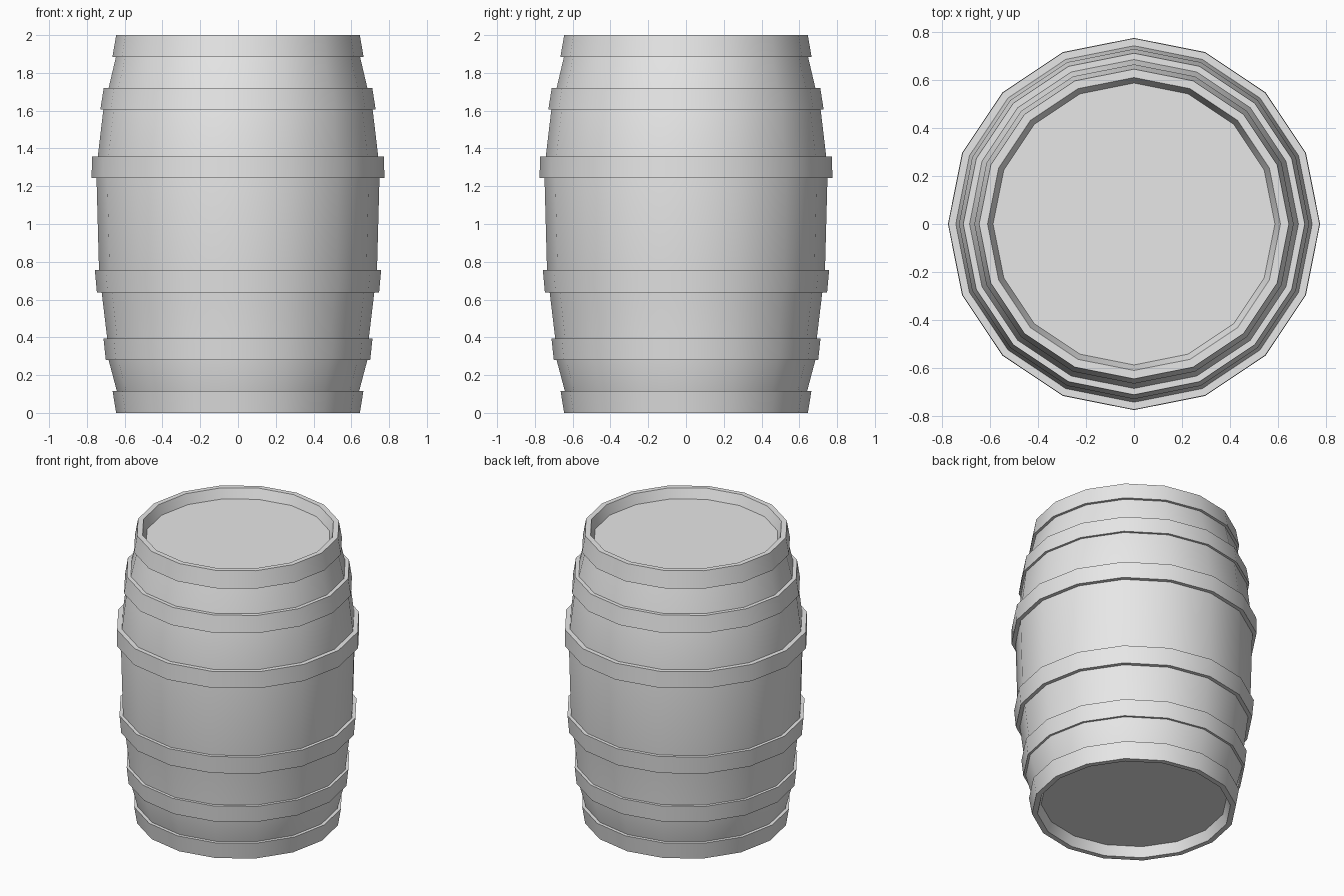
import bpy
import bmesh
from math import cos, sin, tau

if "Cube" in bpy.data.objects:
    bpy.data.objects.remove(bpy.data.objects["Cube"])

SIDES = 16
HEIGHT = 2.0

grey = bpy.data.materials.new("plain grey")
grey.use_nodes = True
colour = (0.8, 0.8, 0.8, 1)
grey.diffuse_color = colour
grey.node_tree.nodes["Principled BSDF"].inputs["Base Color"].default_value = colour


def lathe(name, profile, closed):
    """Spin (radius, z) points round z; cap open profiles at both ends."""
    bm = bmesh.new()
    rings = []
    for r, z in profile:
        rings.append([bm.verts.new((r * cos(tau * i / SIDES), r * sin(tau * i / SIDES), z))
                      for i in range(SIDES)])
    pairs = list(zip(rings, rings[1:]))
    if closed:
        pairs.append((rings[-1], rings[0]))
    else:
        bm.faces.new(rings[0])
        bm.faces.new(rings[-1])
    for low, high in pairs:
        for i in range(SIDES):
            j = (i + 1) % SIDES
            bm.faces.new((low[i], low[j], high[j], high[i]))
    bmesh.ops.recalc_face_normals(bm, faces=bm.faces)
    mesh = bpy.data.meshes.new(name)
    bm.to_mesh(mesh)
    bm.free()
    mesh.materials.append(grey)
    obj = bpy.data.objects.new(name, mesh)
    bpy.context.collection.objects.link(obj)
    bpy.ops.object.select_all(action="DESELECT")
    obj.select_set(True)
    bpy.context.view_layer.objects.active = obj
    bpy.ops.object.shade_smooth_by_angle(angle=0.52)
    return obj


# Staves with the two recessed heads
RIM, HEAD, RECESS = 0.61, 0.587, 0.067
staves = [(0.64, 0.11), (0.685, 0.28), (0.692, 0.39), (0.722, 0.64), (0.736, 0.76),
          (0.749, 1.24), (0.742, 1.36), (0.713, 1.605), (0.685, 1.72), (0.645, 1.89)]
lathe("barrel_body",
      [(HEAD, RECESS), (RIM, 0)] + staves + [(RIM, HEIGHT), (HEAD, HEIGHT - RECESS)],
      closed=False)

# Hoops: bottom z, top z, bottom radius, top radius
hoops = {
    "bottom_end_hoop": (0, 0.115, 0.645, 0.664),
    "lower_hoop": (0.28, 0.393, 0.7, 0.712),
    "lower_middle_hoop": (0.637, 0.757, 0.747, 0.758),
    "upper_middle_hoop": (1.243, 1.357, 0.775, 0.773),
    "upper_hoop": (1.605, 1.72, 0.729, 0.711),
    "top_end_hoop": (1.885, HEIGHT, 0.665, 0.645),
}
for name, (z0, z1, r0, r1) in hoops.items():
    in0 = RIM if z0 == 0 else r0 - 0.045
    in1 = RIM if z1 == HEIGHT else r1 - 0.045
    lathe(name, [(in0, z0), (r0, z0), (r1, z1), (in1, z1)], closed=True)
